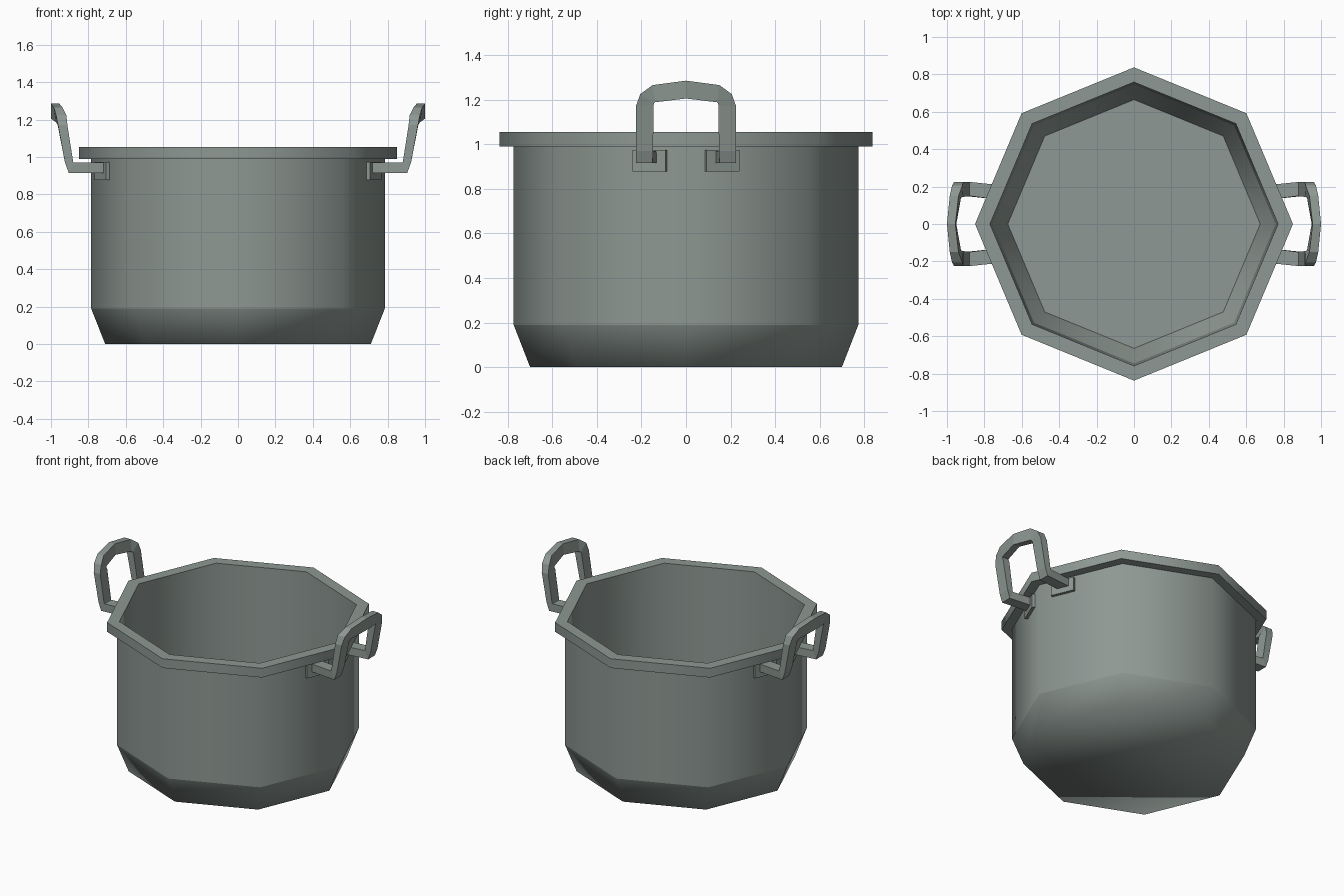
import bpy, bmesh, math
from mathutils import Vector

if "Cube" in bpy.data.objects:
    bpy.data.objects.remove(bpy.data.objects["Cube"])

YS = 0.985   # the pot is very slightly narrower in y
metal = bpy.data.materials.new("grey_green_metal")
metal.diffuse_color = (0.27, 0.315, 0.292, 1)
metal.use_nodes = True
metal.node_tree.nodes["Principled BSDF"].inputs["Base Color"].default_value = metal.diffuse_color


def finish(bm, name):
    bmesh.ops.recalc_face_normals(bm, faces=bm.faces[:])
    me = bpy.data.meshes.new(name)
    bm.to_mesh(me)
    bm.free()
    me.materials.append(metal)
    ob = bpy.data.objects.new(name, me)
    bpy.context.collection.objects.link(ob)
    return ob


def bridge(bm, a, b):
    n = len(a)
    return [bm.faces.new((a[i], a[(i + 1) % n], b[(i + 1) % n], b[i])) for i in range(n)]


# Pot: octagonal lathe from outer base, over the rim, to the inner floor
profile = [(0.71, 0.0), (0.785, 0.19), (0.785, 0.99), (0.85, 0.99), (0.85, 1.055),
           (0.77, 1.055), (0.757, 0.20), (0.675, 0.03)]
bm = bmesh.new()
rings = []
for r, z in profile:
    rings.append([bm.verts.new((r * math.cos(i * math.pi / 4),
                                r * YS * math.sin(i * math.pi / 4), z)) for i in range(8)])
for a, b in zip(rings, rings[1:]):
    bridge(bm, a, b)
bm.faces.new(rings[0])
bm.faces.new(rings[-1])
for f in bm.faces:
    f.smooth = True
# horizontal edges stay crisp, except where the base rounds under
for ring in rings[1:]:
    for i in range(8):
        bm.edges.get((ring[i], ring[(i + 1) % 8])).smooth = False
finish(bm, "pot_body")

# Handle: half of the bent strap; each station is outer-back, outer-front,
# inner-front, inner-back, mirrored in y for the other half
stations = [
    [(.69, .205, .97), (.69, .205, .915), (.72, .13, .915), (.72, .13, .97)],
    [(.88, .225, .97), (.905, .225, .915), (.905, .15, .915), (.88, .15, .97)],
    [(.883, .225, .985), (.925, .225, .97), (.925, .148, .97), (.883, .148, .985)],
    [(.912, .225, 1.17), (.962, .225, 1.17), (.965, .145, 1.175), (.913, .145, 1.175)],
    [(.918, .205, 1.225), (.973, .205, 1.225), (.97, .144, 1.182), (.918, .144, 1.182)],
    [(.938, .15, 1.265), (.985, .15, 1.265), (.975, .14, 1.188), (.925, .14, 1.188)],
    [(.955, 0, 1.285), (1.0, 0, 1.285), (1.0, 0, 1.205), (.95, 0, 1.21)],
]
path = stations + [[(x, -y, z) for x, y, z in s] for s in reversed(stations[:-1])]


def make_handle(side, name):
    bm = bmesh.new()
    loops = [[bm.verts.new((side * x, y, z)) for x, y, z in s] for s in path]
    for a, b in zip(loops, loops[1:]):
        bridge(bm, a, b)
    bm.faces.new(loops[0])
    bm.faces.new(loops[-1])
    finish(bm, name)


# Bracket: thin plate lying on the octagon facet beside the corner
def make_bracket(sx, sy, name):
    bm = bmesh.new()
    corner = Vector((0.785, 0, 0))
    nxt = Vector((0.785 * math.cos(math.pi / 4), 0.785 * YS * math.sin(math.pi / 4), 0))
    along = (nxt - corner).normalized()
    out = Vector((along.y, -along.x, 0))
    loops = []
    for depth in (-0.01, 0.02):
        loop = []
        for y, z in ((.085, .877), (.233, .877), (.233, .973), (.085, .973)):
            p = corner + along * (y / along.y) + out * depth
            loop.append(bm.verts.new((sx * p.x, sy * p.y, z)))
        loops.append(loop)
        bm.faces.new(loop)
    bridge(bm, *loops)
    finish(bm, name)


for sx, label in ((1, "right"), (-1, "left")):
    make_handle(sx, label + "_handle")
    for sy, end in ((1, "back"), (-1, "front")):
        make_bracket(sx, sy, f"{label}_{end}_bracket")
